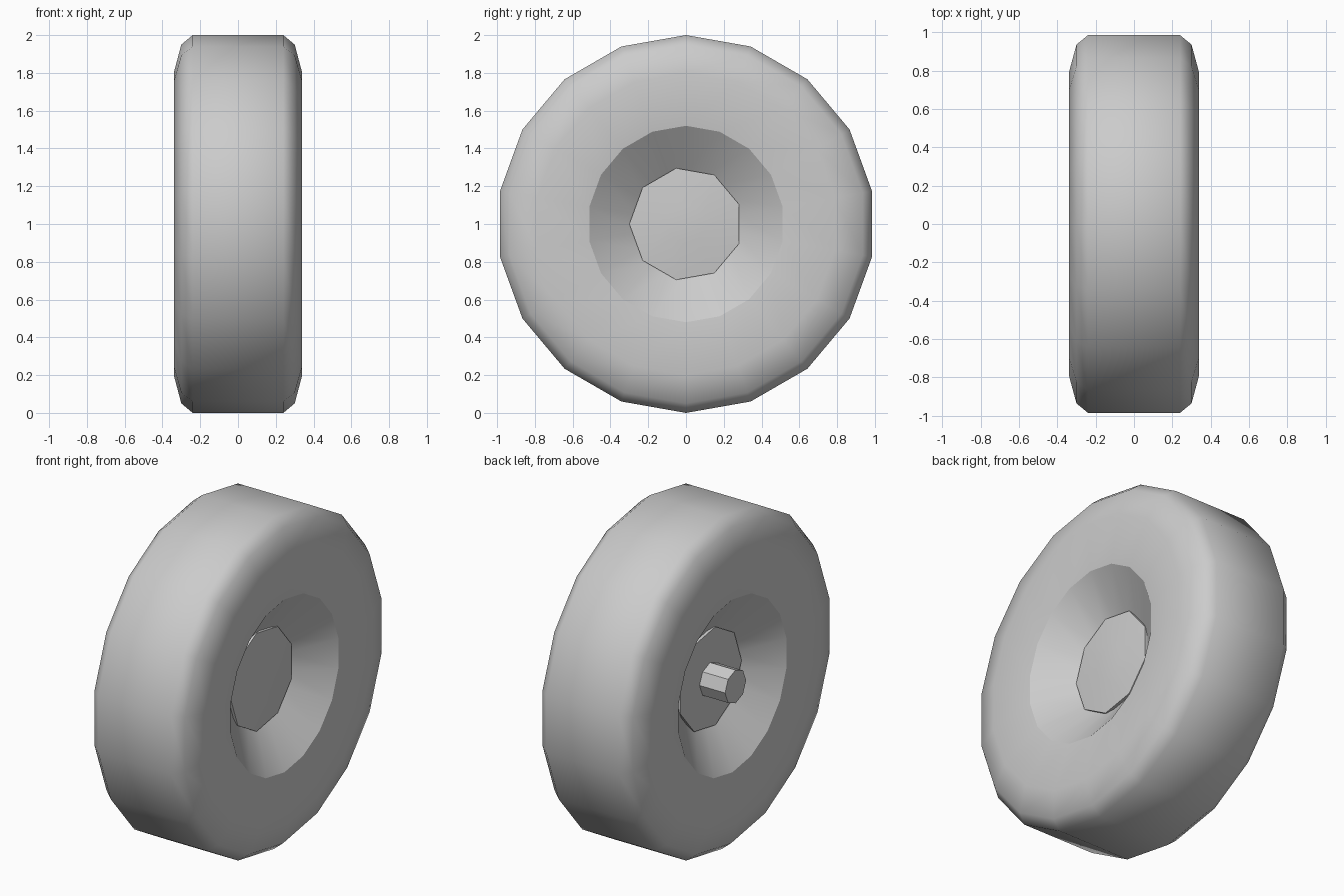
import bpy, bmesh
from math import sin, cos, tau, radians

if "Cube" in bpy.data.objects:
    bpy.data.objects.remove(bpy.data.objects["Cube"], do_unlink=True)

grey = bpy.data.materials.new("plain_grey")
grey.use_nodes = True
grey.diffuse_color = (0.6, 0.6, 0.6, 1)
grey.node_tree.nodes["Principled BSDF"].inputs["Base Color"].default_value = (0.6, 0.6, 0.6, 1)


def lathe(name, profile, sides, start=0.0, caps=True, angle=30):
    """Turn an (x, radius) profile around the wheel axis; start is measured from the top."""
    bm = bmesh.new()
    rings = []
    for x, r in profile:
        angles = [start + tau * i / sides for i in range(sides)]
        rings.append([bm.verts.new((x, r * sin(a), 1 + r * cos(a))) for a in angles])
    for a, b in zip(rings, rings[1:]):
        for i in range(sides):
            j = (i + 1) % sides
            bm.faces.new((a[i], a[j], b[j], b[i]))
    if caps:
        bm.faces.new(rings[0])
        bm.faces.new(rings[-1])
        bmesh.ops.recalc_face_normals(bm, faces=bm.faces)
    mesh = bpy.data.meshes.new(name)
    bm.to_mesh(mesh)
    bm.free()
    mesh.materials.append(grey)
    obj = bpy.data.objects.new(name, mesh)
    bpy.context.collection.objects.link(obj)
    bpy.ops.object.select_all(action="DESELECT")
    obj.select_set(True)
    bpy.context.view_layer.objects.active = obj
    bpy.ops.object.shade_smooth_by_angle(angle=radians(angle))
    return obj


# Tyre: tread, rounded shoulders and slightly dished sidewalls
half = [(0.31, 0.52), (0.34, 0.8), (0.30, 0.95), (0.24, 1.0)]
lathe("tyre", half + [(-x, r) for x, r in reversed(half)], 18, caps=False, angle=50)

# Sloping rim on each side
for side, name in ((1, "left_rim"), (-1, "right_rim")):
    profile = [(side * 0.31, 0.52), (side * 0.13, 0.27)]
    lathe(name, profile if side < 0 else profile[::-1], 18, caps=False)

# Nine-sided hub with a shallow cap on the left
lathe("hub", [(-0.16, 0.3), (0.16, 0.3), (0.18, 0.1)], 9, start=-tau / 4, angle=20)

# Axle peg on the right
lathe("axle_peg", [(-0.33, 0.1), (-0.1, 0.1)], 8, start=0)
